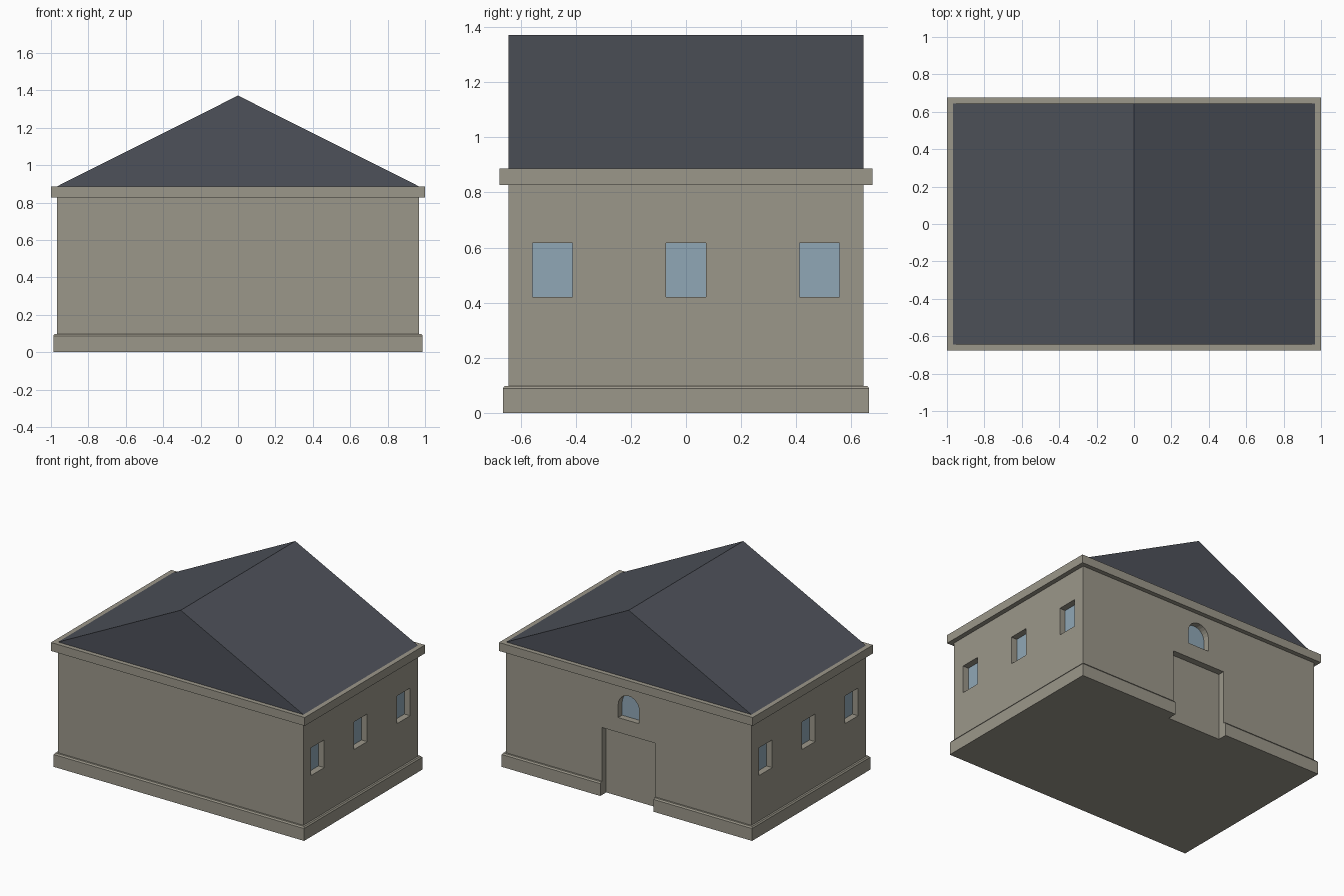
import bpy, bmesh
from math import sin, cos, pi
from mathutils import Vector

if "Cube" in bpy.data.objects:
    bpy.data.objects.remove(bpy.data.objects["Cube"])


def material(name, rgb):
    m = bpy.data.materials.new(name)
    m.diffuse_color = (*rgb, 1)
    m.use_nodes = True
    m.node_tree.nodes["Principled BSDF"].inputs["Base Color"].default_value = m.diffuse_color
    return m


stone = material("stone", (0.33, 0.31, 0.255))
slate = material("slate", (0.075, 0.082, 0.1))
glass = material("glass", (0.28, 0.39, 0.47))


def finish(name, bm, mat):
    bmesh.ops.recalc_face_normals(bm, faces=bm.faces)
    mesh = bpy.data.meshes.new(name)
    bm.to_mesh(mesh)
    bm.free()
    ob = bpy.data.objects.new(name, mesh)
    bpy.context.collection.objects.link(ob)
    mesh.materials.append(mat)
    return ob


def stack(name, rings, mat):
    """Solid lofted through rectangles (half x, half y, z)."""
    bm = bmesh.new()
    loops = [[bm.verts.new((sx * x, sy * y, z))
              for sx, sy in ((-1, -1), (1, -1), (1, 1), (-1, 1))]
             for x, y, z in rings]
    for a, b in zip(loops, loops[1:]):
        for i in range(4):
            j = (i + 1) % 4
            bm.faces.new((a[i], a[j], b[j], b[i]))
    bm.faces.new(loops[0])
    bm.faces.new(loops[-1])
    return finish(name, bm, mat)


def prism(name, outline, angle, d0, d1, mat):
    """Outline (across, height) extruded from d0 to d1 along a wall's outward direction."""
    n = Vector((cos(angle), sin(angle), 0))
    u = Vector((-sin(angle), cos(angle), 0))
    bm = bmesh.new()
    a, b = [[bm.verts.new(n * d + u * p + Vector((0, 0, z))) for p, z in outline]
            for d in (d0, d1)]
    bm.faces.new(a)
    bm.faces.new(b)
    for i in range(len(a)):
        j = (i + 1) % len(a)
        bm.faces.new((a[i], a[j], b[j], b[i]))
    return finish(name, bm, mat)


def rect(c, half, z0, z1):
    return [(c - half, z0), (c + half, z0), (c + half, z1), (c - half, z1)]


def cut(target, outline, angle, d0, d1):
    cutter = prism("cutter", outline, angle, d0, d1, stone)
    cutter.hide_render = True
    mod = target.modifiers.new("cut", 'BOOLEAN')
    mod.operation, mod.solver, mod.object = 'DIFFERENCE', 'EXACT', cutter
    bpy.context.view_layer.objects.active = target
    bpy.ops.object.modifier_apply(modifier=mod.name)
    bpy.data.objects.remove(cutter)


X, Y = 0.967, 0.645

# Walls with plinth and cornice in one solid
walls = stack("walls", [(0.987, 0.665, 0), (0.987, 0.665, 0.088), (0.980, 0.658, 0.098),
                        (X, Y, 0.098), (X, Y, 0.827), (1.0, 0.677, 0.827),
                        (1.0, 0.677, 0.887)], stone)

# Gable roof
prism("roof", [(-X, 0.887), (X, 0.887), (0, 1.372)], pi / 2, -Y, Y, slate)


# Recessed window with its pane
def window(name, outline, angle, wall):
    cut(walls, outline, angle, wall - 0.055, wall + 0.1)
    prism(name, outline, angle, wall - 0.056, wall - 0.045, glass)


# Three windows in each long wall
for side, angle in (("right", 0), ("left", pi)):
    for i, c in enumerate((-0.484, 0, 0.484)):
        window(f"{side}_window_{i + 1}", rect(c, 0.073, 0.42, 0.617), angle, X)

# Arched window in the back gable wall
arch = [(-0.083, 0.585), (0.083, 0.585)]
arch += [(0.083 * cos(t * pi / 12), 0.677 + 0.083 * sin(t * pi / 12)) for t in range(13)]
window("arched_window", arch, pi / 2, Y)

# Door recess in the back wall, cut through the plinth
cut(walls, rect(0, 0.21, -0.1, 0.48), pi / 2, Y - 0.047, Y + 0.2)
